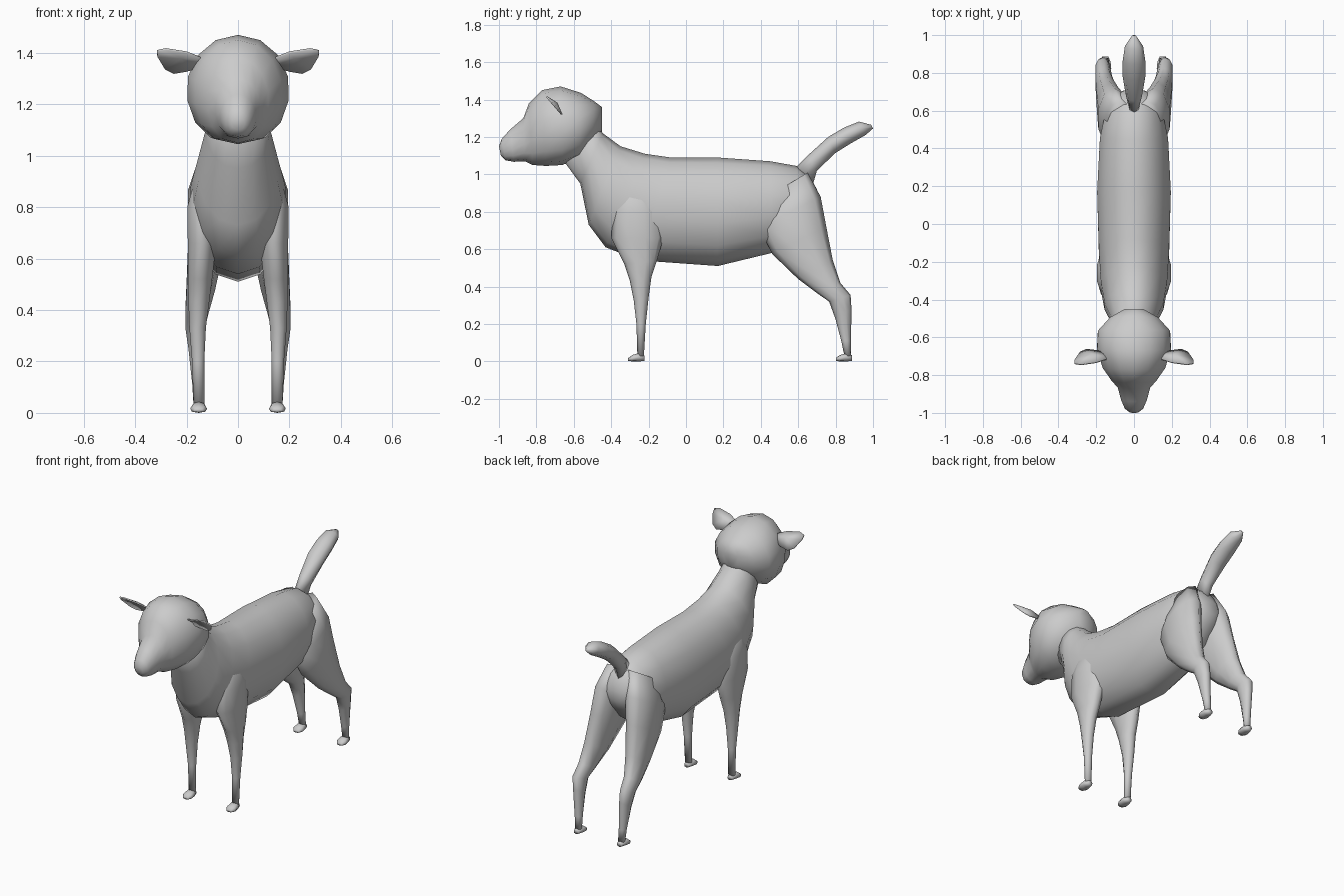
import bpy, bmesh, math
from mathutils import Vector

coat = bpy.data.materials.new("grey_coat")
coat.diffuse_color = (0.6, 0.6, 0.6, 1)


def finish(name, bm, mirror=False):
    bmesh.ops.recalc_face_normals(bm, faces=bm.faces)
    for f in bm.faces:
        f.smooth = True
    me = bpy.data.meshes.new(name)
    bm.to_mesh(me)
    bm.free()
    me.materials.append(coat)
    ob = bpy.data.objects.new(name, me)
    bpy.context.collection.objects.link(ob)
    if mirror:
        ob.modifiers.new("mirror", 'MIRROR').use_mirror_merge = False
    return ob


def loft(name, sections, sides=12, mirror=False, power=1.0):
    """Sections: (y, z) of one edge, (y, z) of the opposite edge, centre x, half width."""
    bm = bmesh.new()
    rings = []
    for y1, z1, y2, z2, cx, w in sections:
        a, b = Vector((cx, y1, z1)), Vector((cx, y2, z2))
        mid, half = (a + b) / 2, (a - b) / 2
        ring = []
        for i in range(sides):
            t = 2 * math.pi * i / sides
            s, c = math.sin(t), math.cos(t)
            p = power if c < 0 else 1.0   # squarer lower half when power < 1
            x = math.copysign(abs(s) ** p, s)
            ring.append(bm.verts.new(mid + half * c + Vector((w * x, 0, 0))))
        rings.append(ring)
    for r, q in zip(rings, rings[1:]):
        for i in range(sides):
            j = (i + 1) % sides
            bm.faces.new((r[i], r[j], q[j], q[i]))
    bm.faces.new(rings[0])
    bm.faces.new(rings[-1])
    return finish(name, bm, mirror)


# Neck, chest, belly and rump
loft("torso", [
    (-.50, 1.30, -.66, 1.08, 0, .10),
    (-.445, 1.22, -.565, .95, 0, .125),
    (-.35, 1.15, -.52, .73, 0, .16),
    (-.22, 1.11, -.43, .61, 0, .18),
    (-.08, 1.09, -.25, .54, 0, .19),
    (.17, 1.09, .17, .51, 0, .20),
    (.45, 1.07, .46, .58, 0, .185),
    (.59, 1.045, .60, .66, 0, .155),
    (.66, .99, .68, .76, 0, .11),
    (.70, .92, .71, .82, 0, .06)], 14)

# Skull tapering to the snout
loft("head", [
    (-.45, 1.36, -.45, 1.23, 0, .05),
    (-.49, 1.39, -.50, 1.17, 0, .13),
    (-.56, 1.435, -.57, 1.09, 0, .195),
    (-.67, 1.47, -.66, 1.05, 0, .20),
    (-.77, 1.45, -.75, 1.045, 0, .17),
    (-.84, 1.38, -.82, 1.05, 0, .12),
    (-.87, 1.30, -.86, 1.07, 0, .088),
    (-.94, 1.24, -.92, 1.067, 0, .07),
    (-.985, 1.19, -.965, 1.075, 0, .05),
    (-1.0, 1.15, -.99, 1.10, 0, .025)], 14, power=.75)

# Raised tail
loft("tail", [
    (.58, 1.03, .68, .95, 0, .03),
    (.65, 1.10, .70, 1.02, 0, .042),
    (.76, 1.20, .80, 1.115, 0, .06),
    (.845, 1.25, .88, 1.165, 0, .06),
    (.925, 1.282, .96, 1.21, 0, .048),
    (.99, 1.265, 1.0, 1.245, 0, .012)], 8)

# Legs
loft("front_leg", [
    (-.35, .98, -.22, .98, .12, .03),
    (-.39, .80, -.13, .80, .14, .06),
    (-.40, .66, -.12, .66, .14, .058),
    (-.33, .52, -.155, .54, .147, .05),
    (-.30, .43, -.185, .45, .152, .043),
    (-.28, .33, -.20, .34, .157, .034),
    (-.265, .20, -.215, .20, .155, .025),
    (-.26, .03, -.225, .03, .152, .022)], 10, True)
loft("hind_leg", [
    (.44, .88, .65, 1.01, .07, .075),
    (.39, .72, .72, .88, .105, .088),
    (.46, .575, .75, .72, .125, .072),
    (.60, .44, .785, .54, .145, .058),
    (.70, .365, .825, .42, .16, .047),
    (.765, .32, .88, .355, .167, .04),
    (.798, .23, .885, .28, .162, .032),
    (.83, .11, .882, .11, .155, .024),
    (.847, .03, .882, .03, .152, .022)], 10, True)

# Small paws, toes pointing forward
for name, heel in (("front_paw", -.222), ("hind_paw", .888)):
    loft(name, [
        (heel, .032, heel, .002, .152, .016),
        (heel - .03, .045, heel - .03, 0, .152, .028),
        (heel - .065, .034, heel - .065, 0, .153, .033),
        (heel - .087, .018, heel - .087, .002, .153, .018)], 8, True, .6)

# Leaf-shaped ears, cupped slightly
bm = bmesh.new()
outline = [(.13, 1.375), (.20, 1.402), (.28, 1.415), (.315, 1.408), (.313, 1.385),
           (.285, 1.338), (.25, 1.32), (.20, 1.328), (.13, 1.35)]
rim = [bm.verts.new((x, -.745 + (1.415 - z) * .85, z)) for x, z in outline]
centre = bm.verts.new((.22, -.69, 1.38))
for i, v in enumerate(rim):
    bm.faces.new((v, rim[(i + 1) % len(rim)], centre))
ear = finish("ear", bm, True)
thick = ear.modifiers.new("thickness", 'SOLIDIFY')
thick.thickness = .008
thick.offset = 0
